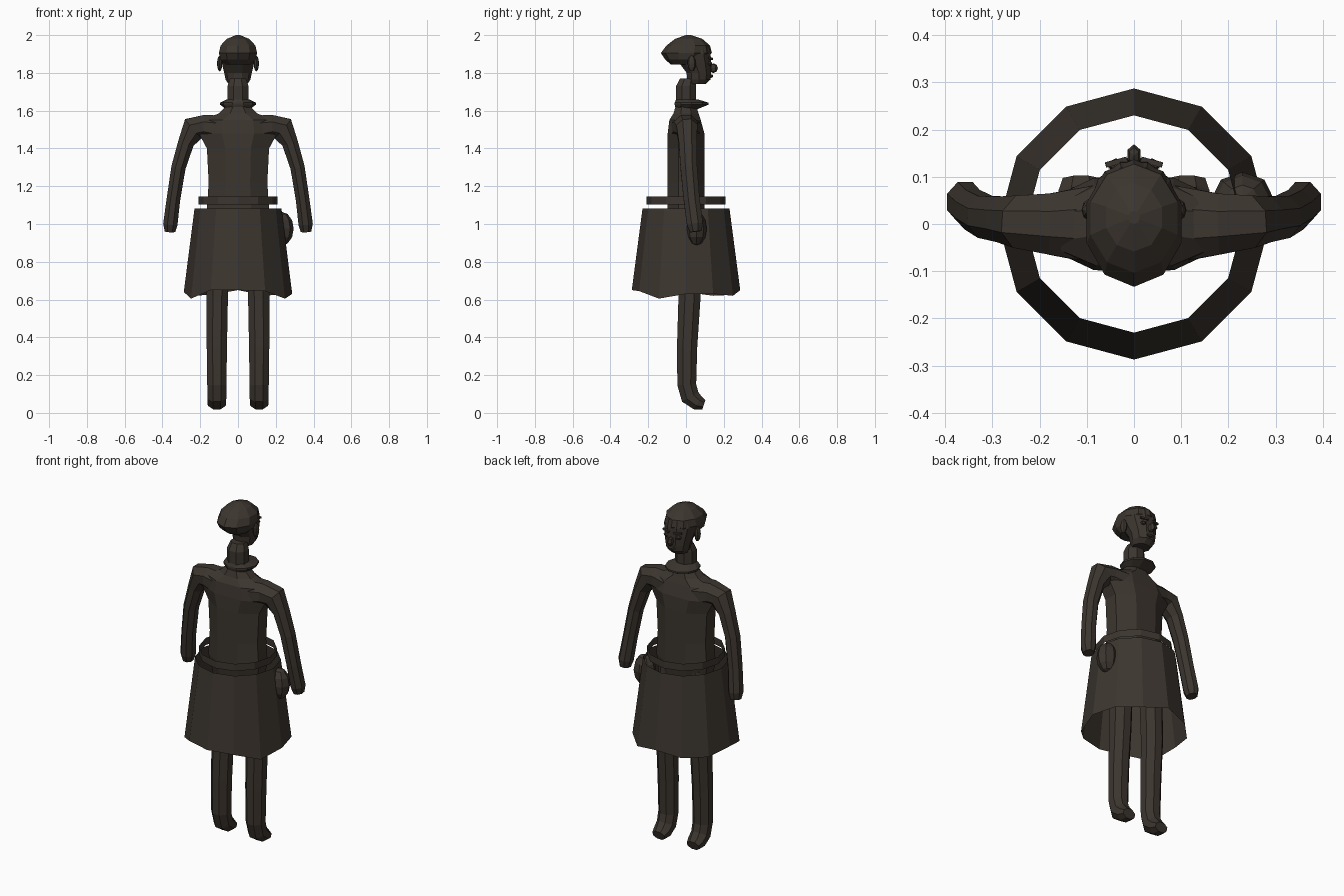
import bpy, bmesh, math
from mathutils import Vector

if "Cube" in bpy.data.objects:
    bpy.data.objects.remove(bpy.data.objects["Cube"])

bronze = bpy.data.materials.new("dark brown")
bronze.diffuse_color = (0.045, 0.036, 0.028, 1)
bronze.use_nodes = True
bronze.node_tree.nodes["Principled BSDF"].inputs["Base Color"].default_value = bronze.diffuse_color


def finish(name, bm):
    bmesh.ops.recalc_face_normals(bm, faces=bm.faces)
    mesh = bpy.data.meshes.new(name)
    bm.to_mesh(mesh)
    bm.free()
    mesh.materials.append(bronze)
    ob = bpy.data.objects.new(name, mesh)
    bpy.context.collection.objects.link(ob)
    return ob


def skin(name, rings, caps=True):
    """Bridge a list of point rings into one surface."""
    bm = bmesh.new()
    vs = [[bm.verts.new(p) for p in r] for r in rings]
    n = len(rings[0])
    for a, b in zip(vs, vs[1:]):
        for i in range(n):
            j = (i + 1) % n
            bm.faces.new((a[i], a[j], b[j], b[i]))
    if caps:
        bm.faces.new(vs[0][::-1])
        bm.faces.new(vs[-1])
    return finish(name, bm)


def loft(name, rows, n=8, turn=0.0, caps=True):
    """Stack of horizontal ellipses: z, y centre, x radius, y radius."""
    ang = [2 * math.pi * (i + turn) / n for i in range(n)]
    return skin(name, [[(rx * math.cos(a), yc + ry * math.sin(a), z) for a in ang]
                       for z, yc, rx, ry in rows], caps)


def tube(name, path, ref, n=8):
    """Sweep an ellipse along a path: x, y, z, radius across, radius along ref."""
    pts = [Vector(p[:3]) for p in path]
    rings = []
    for k, p in enumerate(path):
        t = (pts[min(k + 1, len(pts) - 1)] - pts[max(k - 1, 0)]).normalized()
        u = t.cross(Vector(ref)).normalized()
        v = u.cross(t)
        rings.append([pts[k] + u * (p[3] * math.cos(a)) + v * (p[4] * math.sin(a))
                      for a in [2 * math.pi * (i + .5) / n for i in range(n)]])
    return skin(name, rings)


def ball(name, loc, size, seg=8, rings=6):
    bm = bmesh.new()
    bmesh.ops.create_uvsphere(bm, u_segments=seg, v_segments=rings, radius=1)
    for v in bm.verts:
        v.co = Vector(loc) + Vector(v.co[i] * size[i] for i in range(3))
    return finish(name, bm)


# torso, tapering into the shoulders and the base of the neck
loft("torso", [(.97, 0, .15, .09), (1.08, 0, .178, .107), (1.22, 0, .168, .107),
               (1.40, 0, .178, .107), (1.48, 0, .225, .105), (1.55, -.005, .21, .09),
               (1.585, 0, .11, .072), (1.63, 0, .06, .057)], turn=.5)
loft("neck", [(1.60, 0, .06, .057), (1.73, 0, .06, .057), (1.77, .01, .045, .045)], turn=.5)

# flared collar reaching forward
loft("collar", [(1.605, 0, .06, .055), (1.632, .03, .095, .095),
                (1.642, .03, .095, .095), (1.66, .005, .06, .06)], n=10)

# arms and legs
for s, side in ((-1, "left"), (1, "right")):
    tube(side + "_arm", [(s * .08, 0, 1.50, .08, .09), (s * .18, 0, 1.515, .068, .07),
                         (s * .235, .005, 1.505, .072, .06), (s * .275, .01, 1.43, .046, .052),
                         (s * .315, .015, 1.30, .041, .048), (s * .342, .03, 1.13, .039, .046),
                         (s * .358, .047, 1.00, .041, .046),
                         (s * .360, .052, .96, .030, .034)], (0, 1, 0))
    tube(side + "_leg", [(s * .085, .01, 1.05, .07, .07), (s * .105, .018, .80, .065, .064),
                         (s * .11, .018, .60, .063, .061), (s * .112, .006, .35, .058, .058),
                         (s * .112, .004, .15, .054, .055), (s * .112, .022, .085, .054, .054),
                         (s * .112, .062, .053, .043, .052),
                         (s * .112, .094, .042, .028, .042)], (1, 0, 0))

# open skirt with an uneven hem
hem = [.63, .63, .62, .65, .625, .62, .64, .605, .65, .65, .645, .605]
ang = [math.pi * i / 6 for i in range(12)]
skin("skirt", [[(.287 * math.cos(a), .287 * math.sin(a), z) for a, z in zip(ang, hem)],
               [(.23 * math.cos(a), .23 * math.sin(a), 1.083) for a in ang]], caps=False)
loft("belt", [(1.103, 0, .21, .21), (1.145, 0, .21, .21)], n=12, caps=False)
ball("pouch", (.23, .055, .975), (.065, .055, .09))

# head with a face below the hair
loft("head", [(1.74, .06, .05, .045), (1.765, .068, .066, .065), (1.80, .068, .073, .068),
              (1.85, .05, .085, .088), (1.90, .035, .095, .10), (1.94, .025, .088, .10)], n=10)
loft("hair", [(1.845, -.005, .07, .075), (1.87, -.005, .097, .105), (1.905, .002, .106, .135),
              (1.945, .012, .097, .115), (1.98, .014, .062, .072),
              (2.0, .014, .012, .014)], n=10, turn=.5)

# facial features
ball("nose", (0, .145, 1.825), (.016, .024, .026), 6, 4)
ball("mouth", (0, .132, 1.783), (.026, .012, .010), 6, 4)
for s, side in ((-1, "left"), (1, "right")):
    ball(side + "_ear", (s * .097, .03, 1.85), (.014, .022, .042), 8, 6)
    ball(side + "_eye", (s * .038, .125, 1.85), (.018, .014, .012), 6, 4)
    tube(side + "_brow", [(s * .015, .137, 1.874, .007, .008),
                          (s * .06, .125, 1.878, .007, .008)], (0, 1, 0), 4)
